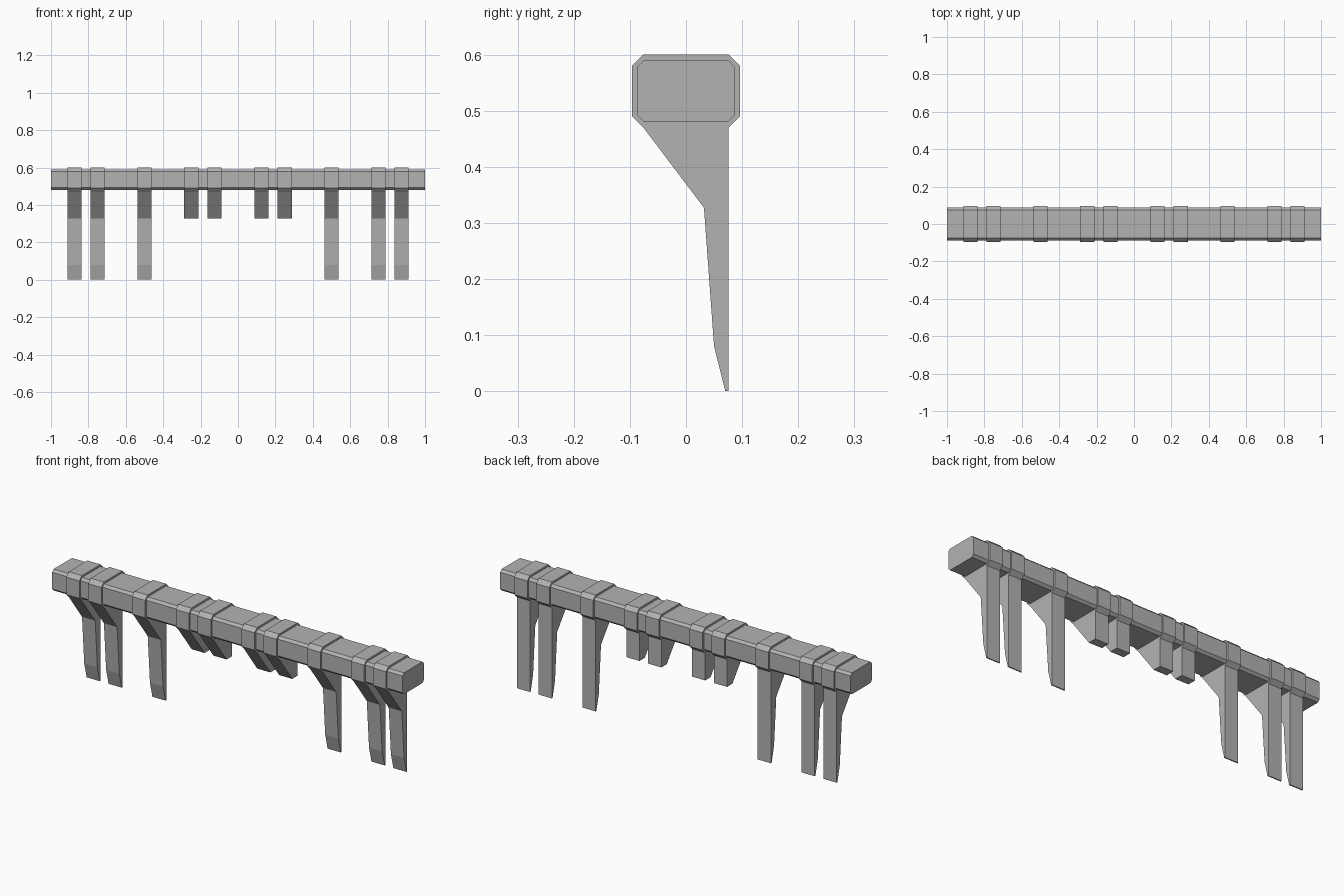
import bpy
import bmesh

cube = bpy.data.objects.get("Cube")
if cube:
    bpy.data.objects.remove(cube, do_unlink=True)

grey = bpy.data.materials.new("plain grey")
grey.use_nodes = True
colour = (0.45, 0.45, 0.45, 1)
grey.diffuse_color = colour
grey.node_tree.nodes["Principled BSDF"].inputs["Base Color"].default_value = colour


def extrude_profile(name, profile, x, width):
    """Extrude a (y, z) outline along x, centred on x."""
    bm = bmesh.new()
    face = bm.faces.new([bm.verts.new((x - width / 2, y, z)) for y, z in profile])
    out = bmesh.ops.extrude_face_region(bm, geom=[face])
    moved = [v for v in out["geom"] if isinstance(v, bmesh.types.BMVert)]
    bmesh.ops.translate(bm, verts=moved, vec=(width, 0, 0))
    bmesh.ops.recalc_face_normals(bm, faces=bm.faces)
    mesh = bpy.data.meshes.new(name)
    bm.to_mesh(mesh)
    bm.free()
    mesh.materials.append(grey)
    obj = bpy.data.objects.new(name, mesh)
    bpy.context.collection.objects.link(obj)
    return obj


def chamfered(half, low, high, cut):
    """Rectangle outline with cut corners."""
    return [(-half + cut, low), (half - cut, low), (half, low + cut), (half, high - cut),
            (half - cut, high), (-half + cut, high), (-half, high - cut), (-half, low + cut)]


# Horizontal beam
extrude_profile("beam", chamfered(0.087, 0.48, 0.59, 0.012), 0, 2)

# Bracket outlines: collar around the beam continuing into a tapered post
collar = chamfered(0.096, 0.47, 0.6, 0.02)
long_post = [(0.076, 0), (0.07, 0), (0.05, 0.08), (0.032, 0.327)]
short_post = [(0.076, 0.327), (0.032, 0.327)]

# Mirrored brackets, long towards the ends and short near the middle
for side, sign in (("left", 1), ("right", -1)):
    for label, post, spots in (("long", long_post, (0.5, 0.75, 0.875)),
                               ("short", short_post, (0.125, 0.25))):
        for i, x in enumerate(spots, 1):
            outline = [collar[0]] + post[::-1] + collar[1:]
            extrude_profile(f"{label}_bracket_{side}_{i}", outline, sign * x, 0.075)
